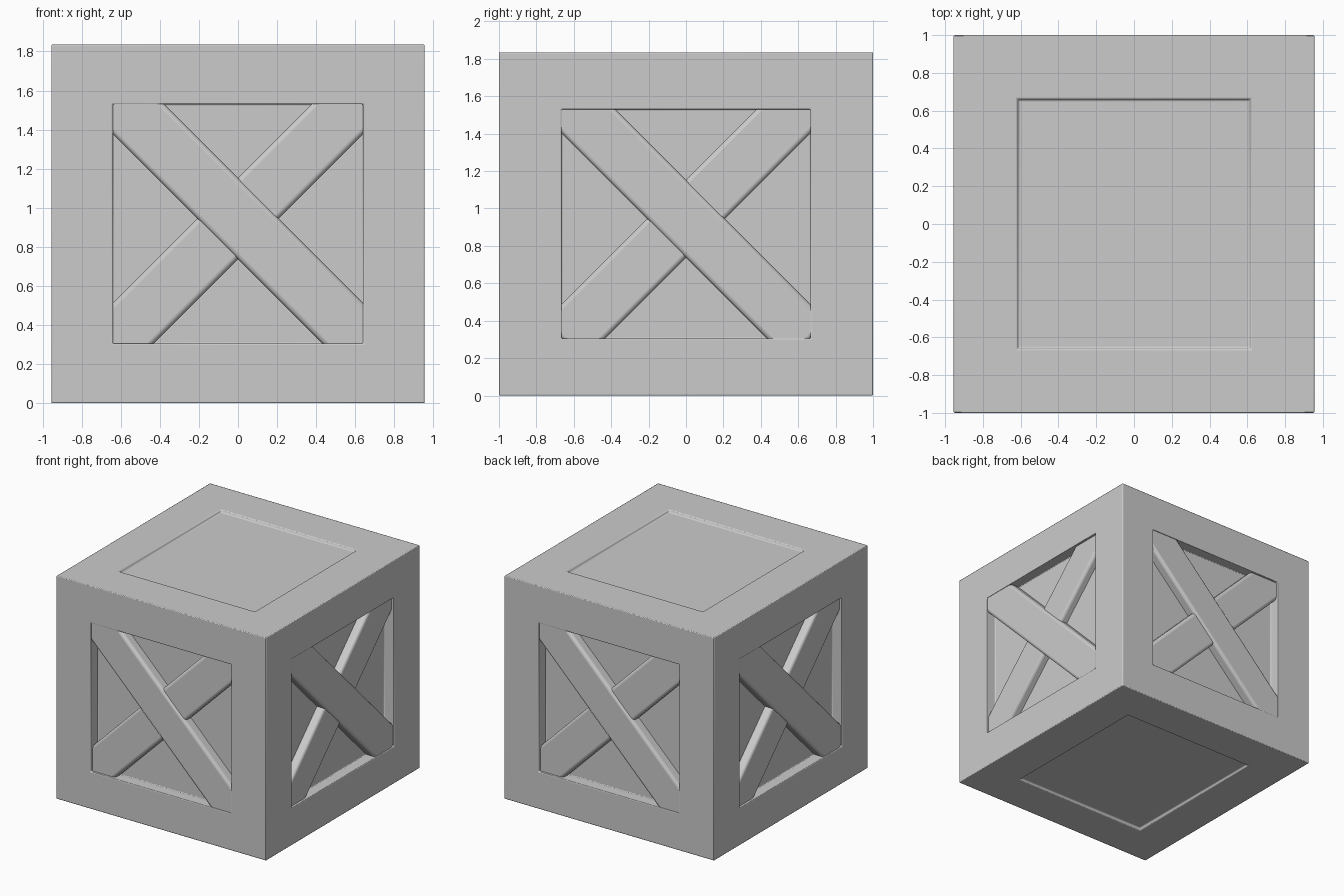
import bpy
import bmesh
from math import radians
from mathutils import Matrix, Vector

cube = bpy.data.objects.get("Cube")
if cube:
    bpy.data.objects.remove(cube, do_unlink=True)

HALF = Vector((0.955, 1.0, 0.9175))   # half size of the crate
SIDE_DEPTH, LID_DEPTH = 0.09, 0.02    # recess depths
BRACE_Z, BRACE_WIDTH = 0.945, 0.294


def finish(name, bm, bevel, segments):
    """Turn a bmesh into a smooth-shaded object with softened edges."""
    mesh = bpy.data.meshes.new(name)
    bmesh.ops.recalc_face_normals(bm, faces=bm.faces[:])
    bm.to_mesh(mesh)
    bm.free()
    obj = bpy.data.objects.new(name, mesh)
    bpy.context.collection.objects.link(obj)
    mod = obj.modifiers.new("soft_edges", 'BEVEL')
    mod.width = bevel
    mod.segments = segments
    mod.limit_method = 'ANGLE'
    bpy.ops.object.select_all(action='DESELECT')
    obj.select_set(True)
    bpy.context.view_layer.objects.active = obj
    bpy.ops.object.shade_smooth_by_angle(angle=radians(35))
    return obj


def box(size, matrix):
    bm = bmesh.new()
    bmesh.ops.create_cube(bm, size=1, matrix=matrix @ Matrix.Diagonal((*size, 1)))
    return bm


# Crate body: a box with a recessed panel in every face
bm = box(HALF * 2, Matrix.Translation((0, 0, HALF.z)))
bm.normal_update()
for face in bm.faces[:]:
    normal = face.normal.copy()
    on_lid = abs(normal.z) > 0.5
    opening = Vector((0.62 if on_lid else 0.64, 0.665, 0.6125))
    bmesh.ops.inset_individual(bm, faces=[face], thickness=0.3)
    for v in face.verts:
        for axis in range(3):
            if abs(normal[axis]) < 0.5:
                mid = HALF.z if axis == 2 else 0
                v.co[axis] = mid + opening[axis] * (1 if v.co[axis] > mid else -1)
    floor = bmesh.ops.extrude_discrete_faces(bm, faces=[face])["faces"][0]
    depth = LID_DEPTH if on_lid else SIDE_DEPTH
    bmesh.ops.translate(bm, verts=floor.verts[:], vec=-normal * depth)
    # Slight slope on the shallow lid and base panel walls
    if on_lid:
        for v in floor.verts:
            v.co.x *= 0.985
            v.co.y *= 0.985
finish("crate_body", bm, 0.006, 2)

# Crossed braces on the four sides: one full plank over a slightly lower one
for turn, side in enumerate(("front", "left", "back", "right")):
    spin = Matrix.Rotation(radians(90 * turn), 4, 'Z')
    surface = HALF.x if turn % 2 else HALF.y
    for layer, tilt, gap in (("upper", 45, 0.008), ("lower", -45, 0.022)):
        thickness = SIDE_DEPTH + 0.05 - gap
        place = Matrix.Translation((0, -surface + gap + thickness / 2, BRACE_Z))
        lean = Matrix.Rotation(radians(tilt), 4, 'Y')
        plank = box((1.85, thickness, BRACE_WIDTH), spin @ place @ lean)
        finish(f"{side}_{layer}_brace", plank, 0.025, 4)
